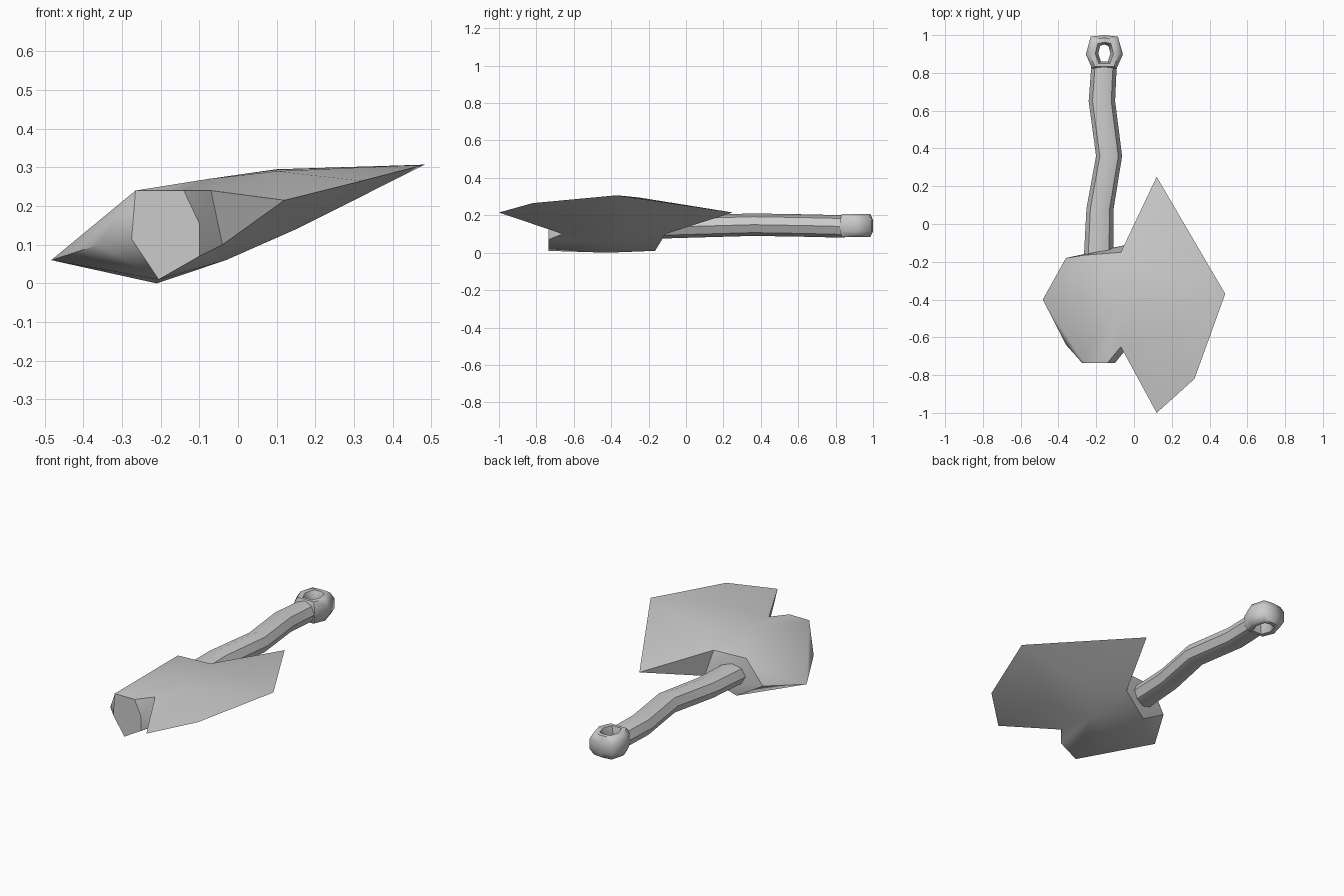
import bpy, bmesh, math
from mathutils import Vector

cube = bpy.data.objects.get("Cube")
if cube:
    bpy.data.objects.remove(cube, do_unlink=True)

grey = bpy.data.materials.new("plain_grey")
grey.use_nodes = True
grey.diffuse_color = (0.6, 0.6, 0.6, 1)
grey.node_tree.nodes["Principled BSDF"].inputs["Base Color"].default_value = (0.6, 0.6, 0.6, 1)


def finish(name, bm, angle):
    bmesh.ops.recalc_face_normals(bm, faces=bm.faces)
    mesh = bpy.data.meshes.new(name)
    bm.to_mesh(mesh)
    bm.free()
    obj = bpy.data.objects.new(name, mesh)
    bpy.context.collection.objects.link(obj)
    mesh.materials.append(grey)
    bpy.ops.object.select_all(action="DESELECT")
    obj.select_set(True)
    bpy.context.view_layer.objects.active = obj
    bpy.ops.object.shade_smooth_by_angle(angle=math.radians(angle))
    return obj


def add_hull(bm, points, seam):
    """Convex shell around points and seam, left open across the seam."""
    verts = [bm.verts.new(p) for p in points + seam]
    bmesh.ops.convex_hull(bm, input=verts)
    joint = set(verts[len(points):])
    inner = [f for f in bm.faces if all(v in joint for v in f.verts)]
    bmesh.ops.delete(bm, geom=inner, context="FACES")


# Axe head: a faceted poll and a flared blade joined at the notched waist
def waist(y, z):
    return (-0.07 + (0.24 - z) * 0.214, y, z)


seam = [waist(-0.65, 0.24), waist(-0.66, 0.10), waist(-0.40, 0.06),
        waist(-0.11, 0.10), waist(-0.15, 0.24), waist(-0.40, 0.27)]
end_cap = [(-0.265, 0.24), (-0.14, 0.24), (-0.10, 0.155),
           (-0.10, 0.07), (-0.205, 0.01), (-0.275, 0.115)]
poll = [(x, y, z) for y in (-0.735, -0.165) for x, z in end_cap]
poll += [(-0.483, -0.40, 0.06), (-0.36, -0.64, 0.10),
         (-0.36, -0.18, 0.10), (-0.21, -0.42, 0)]
blade = [(0.12, -1, 0.215), (0.12, 0.25, 0.215), (0.483, -0.37, 0.307),
         (0.32, -0.82, 0.265), (0.10, -0.25, 0.295), (0.10, -0.55, 0.29),
         (0.15, -0.25, 0.14), (0.15, -0.55, 0.14)]
bm = bmesh.new()
add_hull(bm, poll, seam)
add_hull(bm, blade, seam)
bmesh.ops.remove_doubles(bm, verts=bm.verts, dist=0.0005)
bmesh.ops.delete(bm, geom=[v for v in bm.verts if not v.link_faces], context="VERTS")
finish("axe_head", bm, 40)


def bridge(bm, a, b):
    for i in range(len(a)):
        j = (i + 1) % len(a)
        bm.faces.new((a[i], a[j], b[j], b[i]))


# Handle: eight-sided shaft along a gently bent path
SIDES = 8
path = [(-0.187, -0.30, 0.135, 0.077), (-0.187, -0.15, 0.135, 0.077),
        (-0.180, 0.08, 0.142, 0.072), (-0.132, 0.36, 0.150, 0.069),
        (-0.170, 0.65, 0.145, 0.070), (-0.158, 0.85, 0.140, 0.067)]
bm = bmesh.new()
rings = []
for x, y, z, r in path:
    turns = [math.tau * k / SIDES for k in range(SIDES)]
    rings.append([bm.verts.new((x + r * math.cos(t), y, z + 0.06 * math.sin(t)))
                  for t in turns])
for a, b in zip(rings, rings[1:]):
    bridge(bm, a, b)
bm.faces.new(rings[0])
bm.faces.new(rings[-1])
finish("handle", bm, 40)

# Hanging loop: hexagonal ring with a small hole at the handle end
centre = Vector((-0.157, 0.908, 0.145))
outline = [(-0.098, -0.01), (-0.072, 0.084), (0, 0.092), (0.072, 0.084),
           (0.098, -0.01), (0.065, -0.085), (-0.065, -0.085)]
hole = [(-0.032, -0.005), (-0.022, 0.035), (0, 0.042), (0.022, 0.035),
        (0.032, -0.005), (0.018, -0.048), (-0.018, -0.048)]
section = [(0, 0.03), (0.3, 0.062), (0.75, 0.062), (1, 0.025),
           (1, -0.025), (0.75, -0.062), (0.3, -0.062), (0, -0.03)]
bm = bmesh.new()
rings = []
for outer, inner in zip(outline, hole):
    o, i = Vector((*outer, 0)), Vector((*inner, 0))
    rings.append([bm.verts.new(centre + o.lerp(i, t) + Vector((0, 0, z)))
                  for t, z in section])
for k, ring in enumerate(rings):
    bridge(bm, ring, rings[(k + 1) % len(rings)])
finish("hanging_loop", bm, 60)
